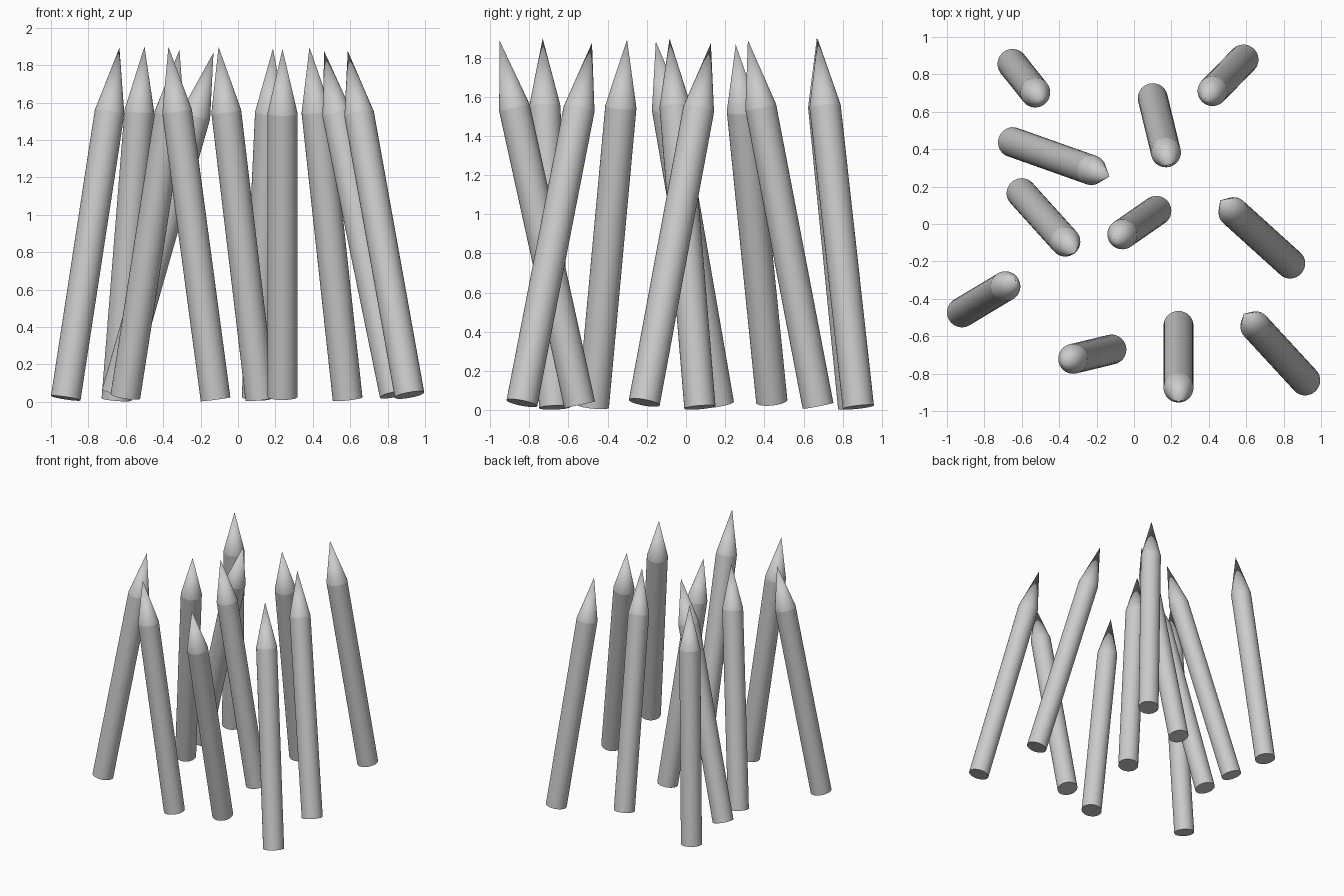
import bpy, bmesh, math
from mathutils import Vector

if "Cube" in bpy.data.objects:
    bpy.data.objects.remove(bpy.data.objects["Cube"])

RADIUS, LENGTH, SHOULDER = 0.08, 1.903, 1.554   # pointed stake dimensions
MID_Z, SIDES = 0.956, 32

# Each stake: base x, y and tip x, y
STAKES = [
    (-0.65, 0.856, -0.50, 0.668),
    (0.586, 0.88, 0.382, 0.672),
    (0.10, 0.674, 0.187, 0.316),
    (-0.65, 0.438, -0.131, 0.254),
    (-0.602, 0.166, -0.313, -0.154),
    (0.12, 0.071, -0.104, -0.084),
    (0.837, -0.213, 0.461, 0.127),
    (-0.921, -0.473, -0.634, -0.301),
    (-0.12, -0.671, -0.372, -0.732),
    (0.238, -0.543, 0.238, -0.951),
    (0.917, -0.838, 0.587, -0.48),
]


def stake_mesh():
    """Round shaft with a flat bottom and a conical point, along local z."""
    bm = bmesh.new()
    rings = []
    for z in (-LENGTH / 2, SHOULDER - LENGTH / 2):
        rings.append([bm.verts.new((RADIUS * math.cos(a), RADIUS * math.sin(a), z))
                      for a in (2 * math.pi * i / SIDES for i in range(SIDES))])
    low, high = rings
    tip = bm.verts.new((0, 0, LENGTH / 2))
    for i in range(SIDES):
        j = (i + 1) % SIDES
        bm.faces.new((low[i], low[j], high[j], high[i]))
        bm.faces.new((high[i], high[j], tip))
    bm.faces.new(low[::-1])
    for f in bm.faces:
        f.smooth = len(f.verts) <= 4
    # Keep the bottom rim and the shoulder crisp
    for ring in rings:
        for i in range(SIDES):
            bm.edges.get((ring[i], ring[(i + 1) % SIDES])).smooth = False
    mesh = bpy.data.meshes.new("stake")
    bm.to_mesh(mesh)
    bm.free()
    return mesh


# Leaning stakes, each tilted about its own middle
mesh = stake_mesh()
for n, (bx, by, tx, ty) in enumerate(STAKES, 1):
    dx, dy = tx - bx, ty - by
    axis = Vector((dx, dy, math.sqrt(LENGTH ** 2 - dx * dx - dy * dy)))
    ob = bpy.data.objects.new(f"stake_{n:02d}", mesh)
    ob.location = ((bx + tx) / 2, (by + ty) / 2, MID_Z)
    ob.rotation_euler = axis.to_track_quat('Z', 'Y').to_euler()
    bpy.context.collection.objects.link(ob)
